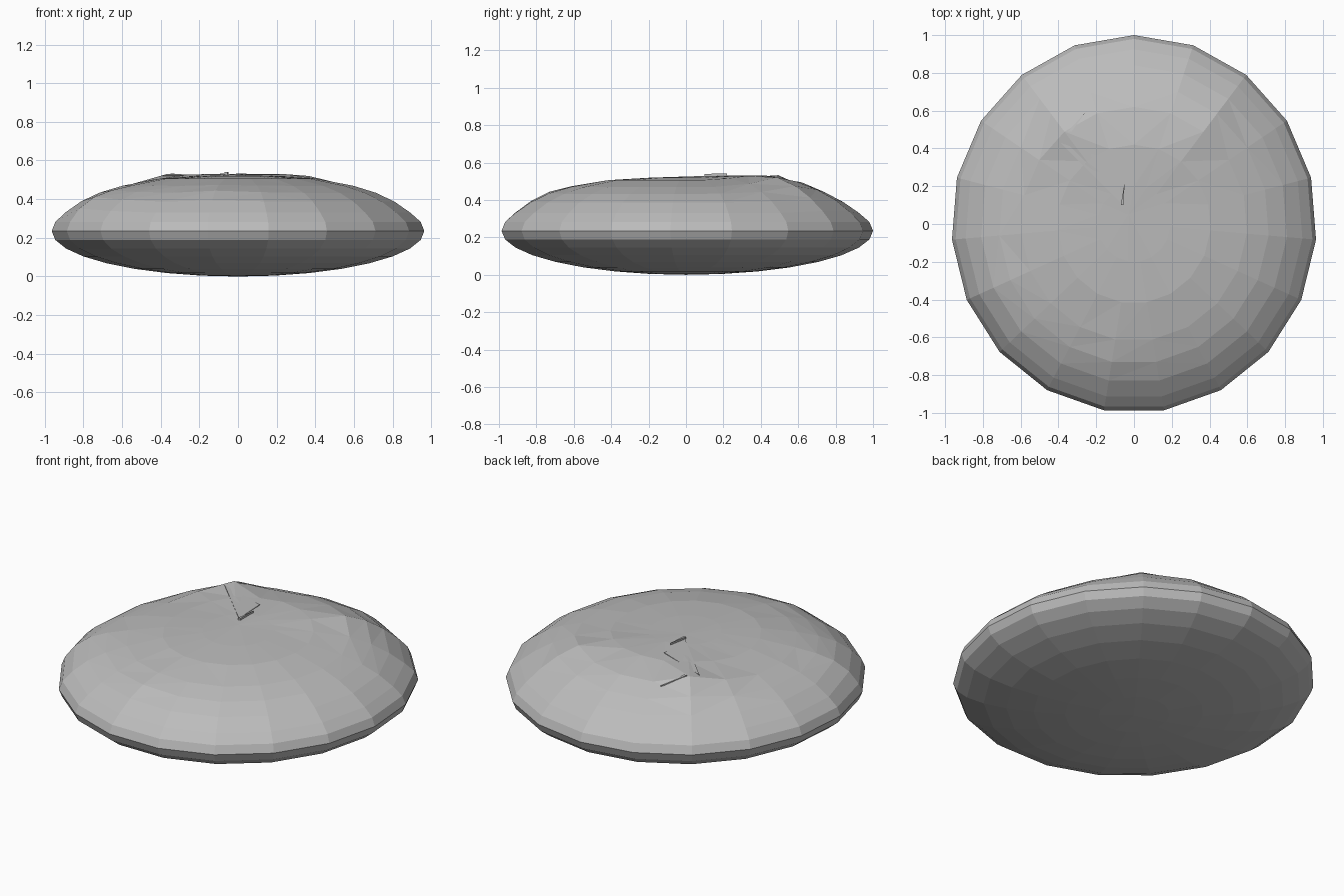
import bpy, bmesh, math
from math import sin, cos, pi, exp
from mathutils import Vector
from mathutils.bvhtree import BVHTree

if "Cube" in bpy.data.objects:
    bpy.data.objects.remove(bpy.data.objects["Cube"])

SIDES = 19
WAIST = 0.235          # height of the widest ring

stone = bpy.data.materials.new("stone grey")
stone.use_nodes = True
grey = (0.5, 0.5, 0.5, 1)
stone.diffuse_color = grey
stone.node_tree.nodes["Principled BSDF"].inputs["Base Color"].default_value = grey

# Raised spots on the upper side: x, y, extra height, reach
BUMPS = [(-0.38, 0.46, 0.062, 0.17), (0.36, 0.48, 0.048, 0.2),
         (0, 0.52, 0.03, 0.2), (0.38, 0.72, 0.03, 0.14),
         (-0.8, -0.3, 0.022, 0.16), (-0.7, -0.5, 0.022, 0.14),
         (-0.05, -0.75, 0.014, 0.14), (-0.03, 0.15, 0.01, 0.15)]

# Upper profile: radius, height
UPPER = [(0.98, 0.283), (0.925, 0.33), (0.84, 0.387), (0.74, 0.433),
         (0.62, 0.469), (0.42, 0.506), (0.2, 0.519)]


def lift(x, y):
    return sum(h * exp(-((x - u) ** 2 + (y - v) ** 2) / r ** 2) for u, v, h, r in BUMPS)


def finish(bm, name):
    mesh = bpy.data.meshes.new(name)
    bm.to_mesh(mesh)
    mesh.materials.append(stone)
    obj = bpy.data.objects.new(name, mesh)
    bpy.context.collection.objects.link(obj)


# Rounded underside, then the uneven upper side, ring by ring
lower = [(cos(a), WAIST * (1 - sin(a))) for a in (k * pi / 16 for k in range(7, -1, -1))]
bm = bmesh.new()
rings = []
for k, (r, z) in enumerate(lower + UPPER):
    ring = []
    for i in range(SIDES):
        a = pi / 2 + 2 * pi * i / SIDES
        x, y = 0.967 * r * cos(a), r * sin(a)
        up = lift(x, y) if k > len(lower) else 0
        ring.append(bm.verts.new((x, y, z + up)))
    rings.append(ring)
base = bm.verts.new((0, 0, 0))
crown = bm.verts.new((-0.03, 0.05, 0.527))
for i in range(SIDES):
    j = (i + 1) % SIDES
    for a, b in zip(rings, rings[1:]):
        bm.faces.new((a[i], a[j], b[j], b[i]))
    bm.faces.new((base, rings[0][j], rings[0][i]))
    bm.faces.new((crown, rings[-1][i], rings[-1][j]))
bmesh.ops.triangulate(bm, faces=[f for f in bm.faces if f.calc_center_median().z > 0.4])
bmesh.ops.recalc_face_normals(bm, faces=bm.faces)
surface = BVHTree.FromBMesh(bm)
finish(bm, "stone_body")
bm.free()


# Thin broken flakes lying on the crown
def flake(name, outline, gap):
    bm = bmesh.new()
    corners = []
    for x, y in outline:
        hit = surface.ray_cast(Vector((x, y, 2)), Vector((0, 0, -1)))[0]
        corners.append((x, y, hit.z))
    top = [bm.verts.new((x, y, z + gap)) for x, y, z in corners]
    low = [bm.verts.new((x, y, z - 0.01)) for x, y, z in corners]
    bm.faces.new(top)
    bm.faces.new(low[::-1])
    for i in range(len(top)):
        j = (i + 1) % len(top)
        bm.faces.new((low[i], low[j], top[j], top[i]))
    bmesh.ops.recalc_face_normals(bm, faces=bm.faces)
    finish(bm, name)
    bm.free()


flake("long_flake", [(-0.39, 0.43), (-0.07, 0.11), (-0.08, 0.32)], 0.004)
flake("small_flake", [(-0.07, 0.1), (-0.055, 0.1), (-0.05, 0.22)], 0.012)
flake("back_flake", [(-0.35, 0.49), (-0.33, 0.49), (-0.25, 0.6)], 0.006)
